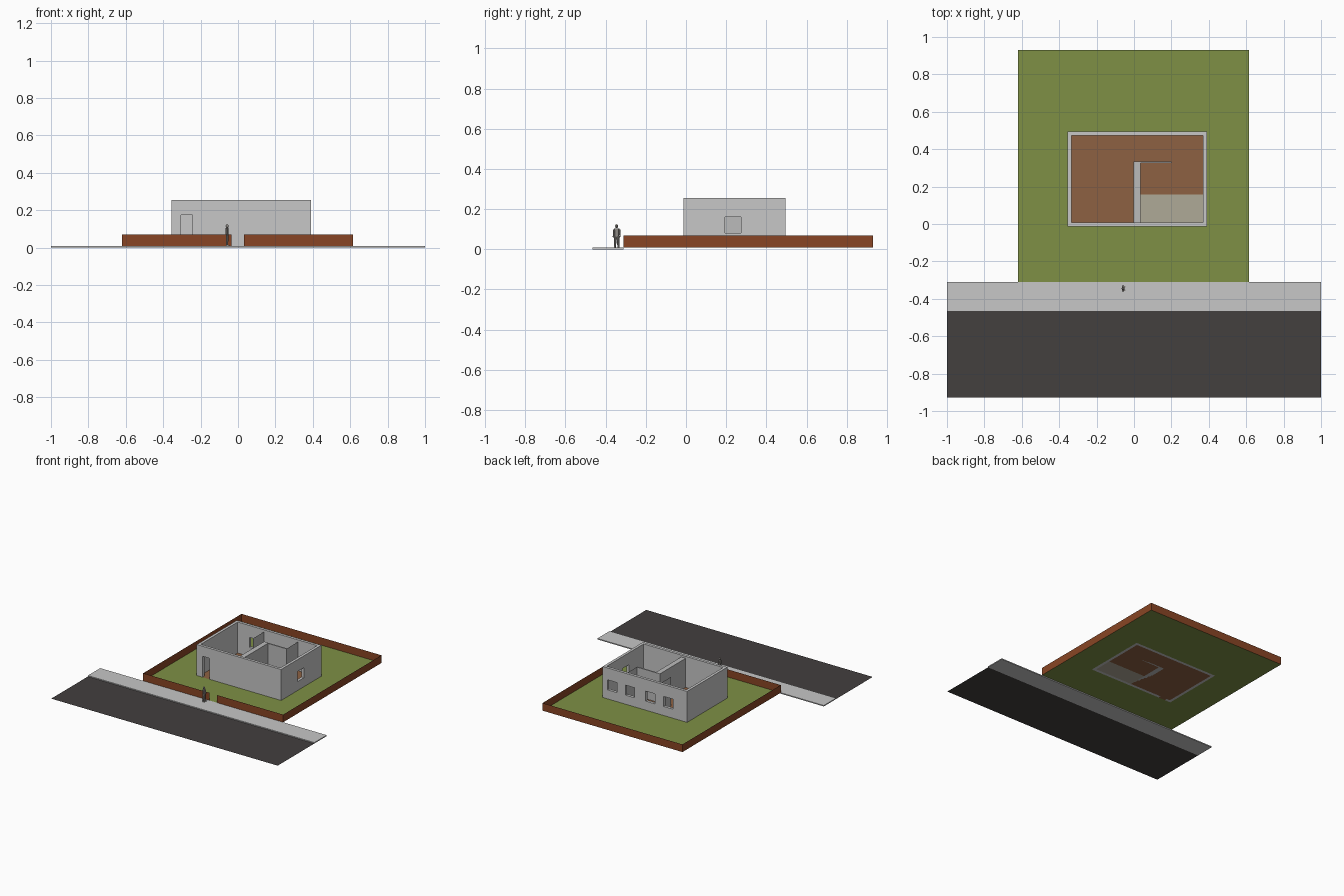
import bpy, bmesh
from mathutils import Matrix, Vector

if "Cube" in bpy.data.objects:
    bpy.data.objects.remove(bpy.data.objects["Cube"])


def mat(name, r, g, b):
    m = bpy.data.materials.new(name)
    m.diffuse_color = (r, g, b, 1)
    m.use_nodes = True
    m.node_tree.nodes["Principled BSDF"].inputs["Base Color"].default_value = m.diffuse_color
    return m


PLASTER = mat("plaster_grey", .57, .57, .57)
INNER = mat("partition_grey", .50, .50, .50)
GRASS = mat("grass_green", .21, .28, .06)
BRICK = mat("brick_brown", .25, .06, .018)
WOOD = mat("wood_floor", .27, .12, .055)
TILE = mat("beige_tile", .43, .40, .31)
PAVE = mat("pavement_grey", .57, .57, .57)
ROAD = mat("asphalt", .056, .050, .049)
CLOTH = mat("figure_grey", .30, .28, .26)


def finish(name, bm, m):
    me = bpy.data.meshes.new(name)
    bm.to_mesh(me)
    bm.free()
    ob = bpy.data.objects.new(name, me)
    bpy.context.collection.objects.link(ob)
    if m:
        me.materials.append(m)
    return ob


def boxes(name, m, *bounds):
    """Boxes given as (x0, x1, y0, y1, z0, z1)."""
    bm = bmesh.new()
    for x0, x1, y0, y1, z0, z1 in bounds:
        mx = Matrix.Translation(((x0 + x1) / 2, (y0 + y1) / 2, (z0 + z1) / 2))
        bmesh.ops.create_cube(bm, size=1, matrix=mx @ Matrix.Diagonal((x1 - x0, y1 - y0, z1 - z0, 1)))
    return finish(name, bm, m)


def floors(name, m, z, *rects):
    """Flat single-sided panels given as (x0, x1, y0, y1)."""
    bm = bmesh.new()
    for x0, x1, y0, y1 in rects:
        bm.faces.new([bm.verts.new(p) for p in ((x0, y0, z), (x1, y0, z), (x1, y1, z), (x0, y1, z))])
    return finish(name, bm, m)


def panels(name, m, z0, z1, *lines):
    """Paper-thin upright walls along (xa, ya, xb, yb)."""
    bm = bmesh.new()
    for xa, ya, xb, yb in lines:
        bm.faces.new([bm.verts.new(p) for p in ((xa, ya, z0), (xb, yb, z0), (xb, yb, z1), (xa, ya, z1))])
    return finish(name, bm, m)


# Plot and house outlines
LX0, LX1, LY0, LY1 = -.62, .616, -.31, .93
HX0, HX1, HY0, HY1, HZ = -.356, .39, -.013, .495, .255
T = .022
IX0, IX1, IY0, IY1 = HX0 + T, HX1 - T, HY0 + T, HY1 - T
G = .008

# Street
floors("road", ROAD, 0, (-1, 1, -.927, -.465))
boxes("sidewalk", PAVE, (-1, 1, -.465, LY0, 0, G))

# Lawn around the house
floors("lawn", GRASS, G, (LX0, LX1, LY0, HY0), (LX0, LX1, HY1, LY1),
       (LX0, HX0, HY0, HY1), (HX1, LX1, HY0, HY1))

# Garden wall with a gate gap
panels("garden_wall", BRICK, G, .069, (LX0, LY0, -.035, LY0), (.032, LY0, LX1, LY0),
       (LX1, LY0, LX1, LY1), (LX1, LY1, LX0, LY1), (LX0, LY1, LX0, LY0))

# House shell with door and windows cut out
shell = boxes("house_walls", PLASTER, (HX0, HX1, HY0, HY1, G, HZ))
room = boxes("room_cutter", None, (IX0, IX1, IY0, IY1, -.1, .4))
openings = [(-.304, -.244, HY0 - .01, IY0 + .01, -.05, .175),
            (IX1 - .01, HX1 + .01, .195, .275, .08, .16)]
for x in (.306, .148, -.03, -.19):
    openings.append((x - .041, x + .041, IY1 - .01, HY1 + .01, .08, .16))
holes = boxes("opening_cutter", None, *openings)
for cutter in (room, holes):
    mod = shell.modifiers.new(cutter.name, "BOOLEAN")
    mod.operation, mod.solver, mod.object = "DIFFERENCE", "EXACT", cutter
    cutter.hide_render = True
    cutter.hide_set(True)

# Floors
floors("wood_floor", WOOD, G, (IX0, .036, IY0, IY1), (.036, IX1, .158, IY1), (-.304, -.244, HY0, IY0))
floors("tile_floor", TILE, G, (.036, IX1, IY0, .158))

# Inner walls
boxes("hall_wall", INNER, (-.004, .036, IY0, .325, G, .24))
boxes("corridor_wall", INNER, (-.004, .2, .325, .335, G, .24))
panels("room_dividers", INNER, G, .24, (.2, .33, .2, IY1), (-.1, .33, -.1, IY1))

# Standing figure by the gate, shoulders along y
FX, FY = -.058, -.345
bm = bmesh.new()


def limb(a, b, r0, r1, flat=1):
    a, b = Vector(a), Vector(b)
    rot = (b - a).to_track_quat("Z", "Y").to_matrix().to_4x4()
    mx = Matrix.Translation((a + b) / 2) @ Matrix.Diagonal((flat, 1, 1, 1)) @ rot
    bmesh.ops.create_cone(bm, cap_ends=True, segments=8, radius1=r0, radius2=r1, depth=(b - a).length, matrix=mx)


for s in (-1, 1):
    limb((FX, FY + s * .009, G), (FX, FY + s * .006, .065), .005, .007)
    limb((FX, FY + s * .014, .098), (FX, FY + s * .017, .06), .004, .003)
    bmesh.ops.create_cube(bm, size=1, matrix=Matrix.Translation((FX + .003, FY + s * .010, G + .003))
                          @ Matrix.Diagonal((.018, .008, .006, 1)))
limb((FX, FY, .06), (FX, FY, .104), .012, .014, .6)
bmesh.ops.create_uvsphere(bm, u_segments=10, v_segments=6, radius=.0085,
                          matrix=Matrix.Translation((FX, FY, .115)) @ Matrix.Diagonal((1, .9, 1.2, 1)))
finish("standing_figure", bm, CLOTH)
